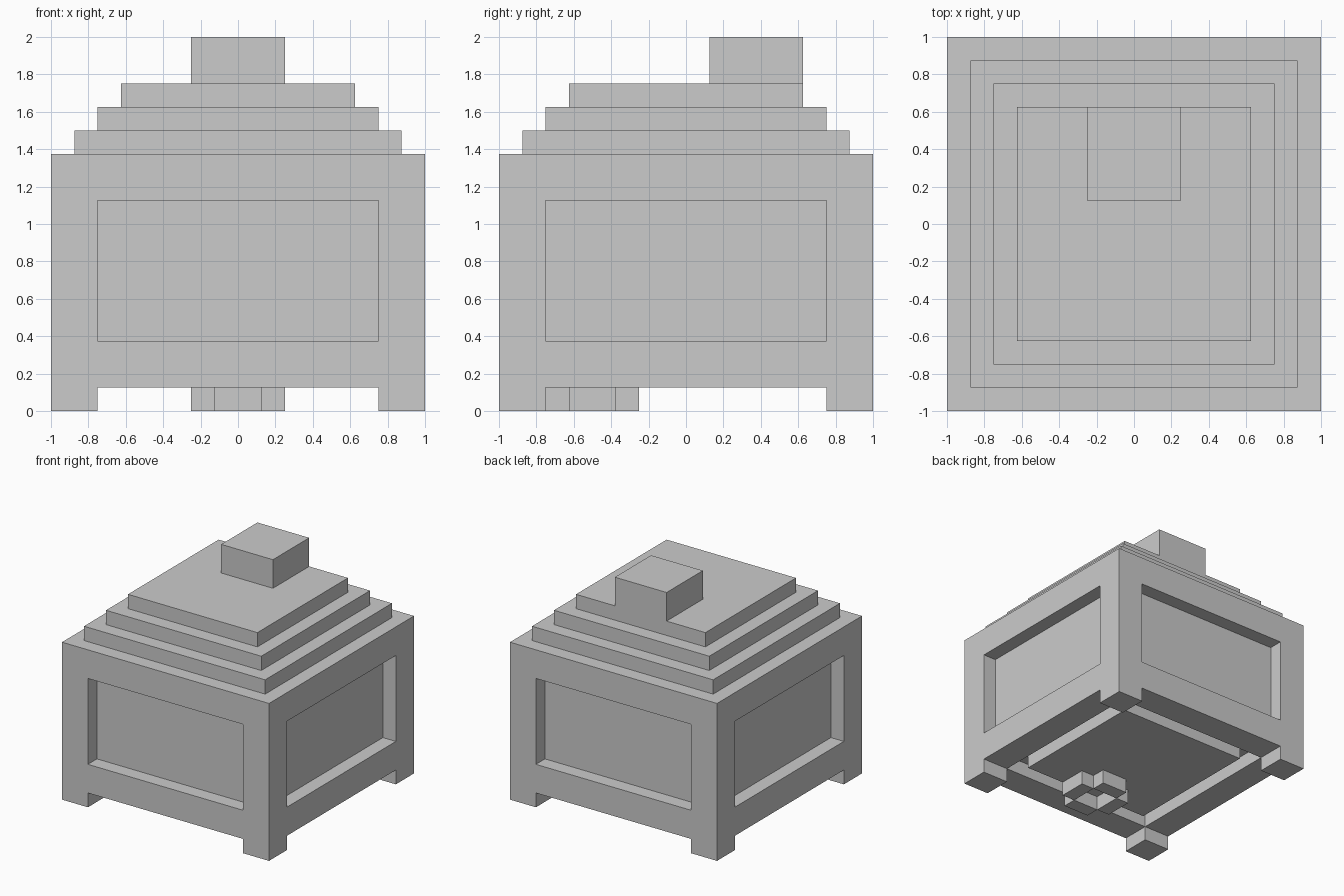
import bpy
import bmesh
from mathutils import Matrix, Vector

if "Cube" in bpy.data.objects:
    bpy.data.objects.remove(bpy.data.objects["Cube"])


def cuboid(bm, lo, hi):
    """Add an axis-aligned box between two corners."""
    lo, hi = Vector(lo), Vector(hi)
    m = Matrix.Translation((lo + hi) / 2) @ Matrix.Diagonal((hi - lo).to_4d())
    m[3][3] = 1.0
    bmesh.ops.create_cube(bm, size=1.0, matrix=m)


def finish(bm, name):
    mesh = bpy.data.meshes.new(name)
    bm.to_mesh(mesh)
    bm.free()
    obj = bpy.data.objects.new(name, mesh)
    bpy.context.collection.objects.link(obj)
    return obj


def box(name, lo, hi):
    bm = bmesh.new()
    cuboid(bm, lo, hi)
    return finish(bm, name)


def step_face(bm, face, margin, depth):
    """Inset a face, then push it straight along its normal; return the new face."""
    face.normal_update()
    normal = face.normal.copy()
    bmesh.ops.inset_individual(bm, faces=[face], thickness=margin, depth=0.0,
                               use_even_offset=True)
    new = bmesh.ops.extrude_discrete_faces(bm, faces=[face])["faces"][0]
    bmesh.ops.translate(bm, verts=new.verts, vec=normal * depth)
    return new


# Body: recessed panel on each side, square groove on the underside
bm = bmesh.new()
cuboid(bm, (-1, -1, 0.125), (1, 1, 1.375))
bm.normal_update()
sides = [f for f in bm.faces if abs(f.normal.z) < 0.5]
bottom = next(f for f in bm.faces if f.normal.z < -0.5)
for f in sides:
    step_face(bm, f, 0.25, -0.125)
groove = step_face(bm, bottom, 0.25, -0.125)
step_face(bm, groove, 0.125, 0.125)
finish(bm, "body")

# Corner feet
for sx, side in ((-1, "left"), (1, "right")):
    for sy, end in ((-1, "front"), (1, "back")):
        cx, cy = sx * 0.875, sy * 0.875
        box(f"{end}_{side}_foot", (cx - 0.125, cy - 0.125, 0),
            (cx + 0.125, cy + 0.125, 0.125))

# Stepped roof
for i in range(3):
    r = 0.875 - 0.125 * i
    z = 1.375 + 0.125 * i
    box(f"roof_step_{i + 1}", (-r, -r, z), (r, r, z + 0.125))

# Chimney at the back of the roof
box("chimney", (-0.25, 0.125, 1.75), (0.25, 0.625, 2.0))

# Outlet ring under the body: four bars around an open centre
bm = bmesh.new()
for s in (-1, 1):
    c = s * 0.1875
    cuboid(bm, (c - 0.0625, -0.625, 0), (c + 0.0625, -0.375, 0.125))
    cuboid(bm, (-0.125, -0.5 + c - 0.0625, 0), (0.125, -0.5 + c + 0.0625, 0.125))
finish(bm, "outlet_ring")
